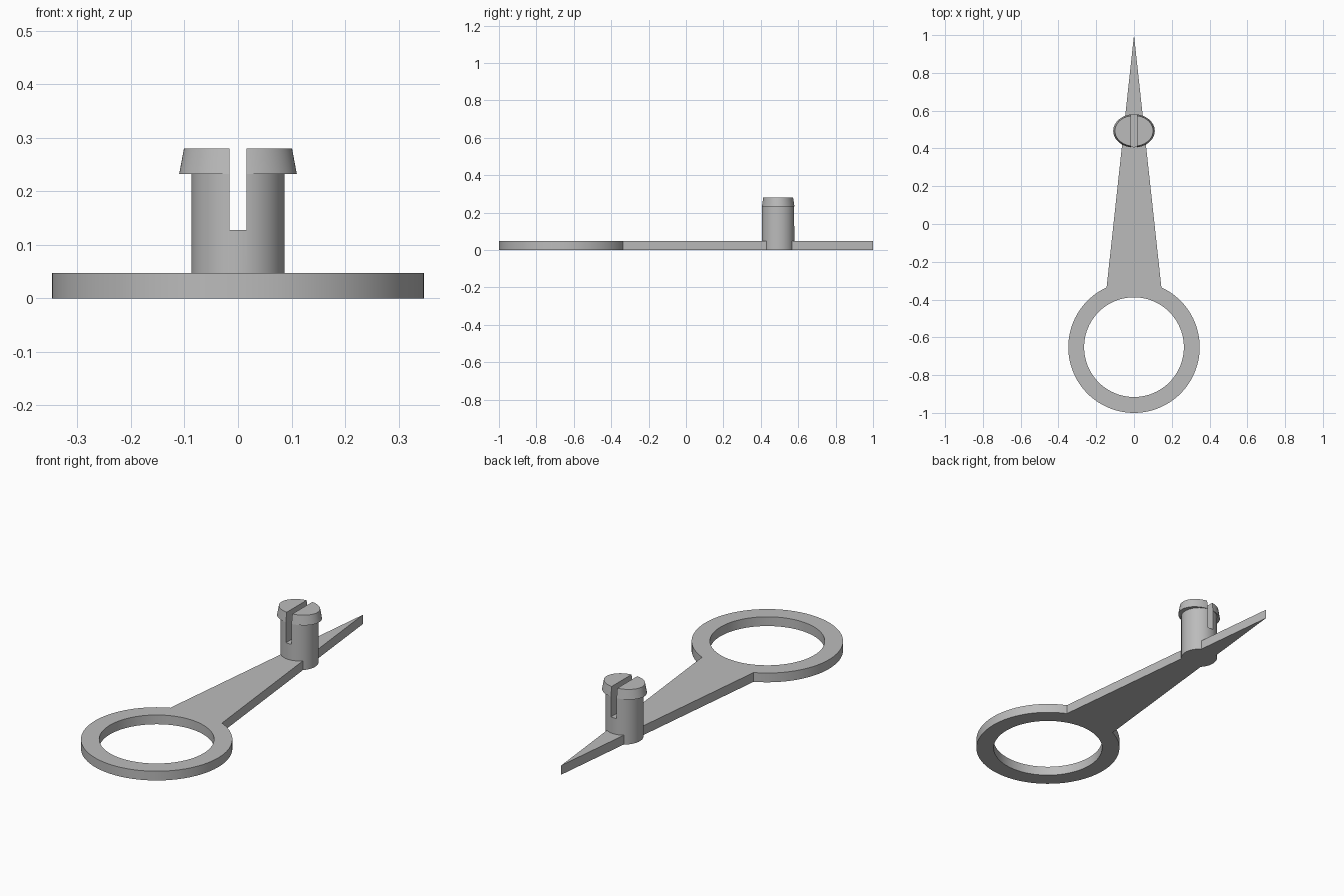
import bpy, bmesh
from math import sin, cos, pi, asin, radians

cube = bpy.data.objects.get("Cube")
if cube:
    bpy.data.objects.remove(cube, do_unlink=True)

THICK = 0.047
RING_Y, RING_R, HOLE_R = -0.652, 0.348, 0.264
PEG_Y, PEG_R = 0.493, 0.087
SLOT_W, SLOT_Z, TOP_Z = 0.032, 0.128, 0.28

grey = bpy.data.materials.new("plain grey")
grey.use_nodes = True
grey.diffuse_color = (0.5, 0.5, 0.5, 1)
grey.node_tree.nodes["Principled BSDF"].inputs["Base Color"].default_value = (0.5, 0.5, 0.5, 1)


def arc(radius, start, end, steps):
    """Points on the ring, angles measured clockwise from +y."""
    angles = [start + (end - start) * i / steps for i in range(steps + 1)]
    return [(radius * sin(a), RING_Y + radius * cos(a)) for a in angles]


def finish(obj):
    bpy.ops.object.select_all(action='DESELECT')
    obj.select_set(True)
    bpy.context.view_layer.objects.active = obj
    obj.data.materials.clear()
    obj.data.materials.append(grey)
    bpy.ops.object.shade_smooth_by_angle(angle=radians(30))


# Flat plate: ring and tapered pointer in one outline, with a round hole
neck = asin(0.145 / RING_R)
outline = arc(RING_R, neck, 2 * pi - neck, 88) + [(0, 1)]
hole = arc(HOLE_R, 0, 2 * pi, 96)[:-1]
curve = bpy.data.curves.new("plate_outline", 'CURVE')
curve.dimensions = '2D'
curve.fill_mode = 'BOTH'
curve.extrude = THICK / 2
for points in (outline, hole):
    spline = curve.splines.new('POLY')
    spline.points.add(len(points) - 1)
    for p, (x, y) in zip(spline.points, points):
        p.co = (x, y, 0, 1)
    spline.use_cyclic_u = True
plate = bpy.data.objects.new("ring_pointer_plate", curve)
plate.location.z = THICK / 2
bpy.context.collection.objects.link(plate)
bpy.ops.object.select_all(action='DESELECT')
plate.select_set(True)
bpy.context.view_layer.objects.active = plate
bpy.ops.object.convert(target='MESH')
plate = bpy.context.view_layer.objects.active
bm = bmesh.new()
bm.from_mesh(plate.data)
bmesh.ops.remove_doubles(bm, verts=bm.verts, dist=0.0001)
bmesh.ops.recalc_face_normals(bm, faces=bm.faces)
bm.to_mesh(plate.data)
bm.free()
finish(plate)

# Snap peg: round shaft lofted into an oval, tapered barb head
SIDES = 64
sections = [(PEG_R, PEG_R, 0), (PEG_R, PEG_R, 0.232),
            (0.11, PEG_R + 0.001, 0.232), (0.101, 0.081, TOP_Z)]
bm = bmesh.new()
loops = [[bm.verts.new((rx * cos(2 * pi * i / SIDES), PEG_Y + ry * sin(2 * pi * i / SIDES), z))
          for i in range(SIDES)] for rx, ry, z in sections]
for low, high in zip(loops, loops[1:]):
    for i in range(SIDES):
        j = (i + 1) % SIDES
        bm.faces.new((low[i], low[j], high[j], high[i]))
bm.faces.new(loops[0][::-1])
bm.faces.new(loops[-1])
mesh = bpy.data.meshes.new("snap_peg")
bm.to_mesh(mesh)
bm.free()
peg = bpy.data.objects.new("snap_peg", mesh)
bpy.context.collection.objects.link(peg)

# Slot that splits the peg into two prongs
bpy.ops.mesh.primitive_cube_add(size=1, location=(0, PEG_Y, SLOT_Z + 0.15))
cutter = bpy.context.object
cutter.name = "slot_cutter"
cutter.scale = (SLOT_W, 0.4, 0.3)
cutter.hide_render = True
bpy.context.view_layer.objects.active = peg
cut = peg.modifiers.new("slot", 'BOOLEAN')
cut.operation = 'DIFFERENCE'
cut.solver = 'EXACT'
cut.object = cutter
bpy.ops.object.modifier_apply(modifier=cut.name)
bpy.data.objects.remove(cutter, do_unlink=True)
finish(peg)
